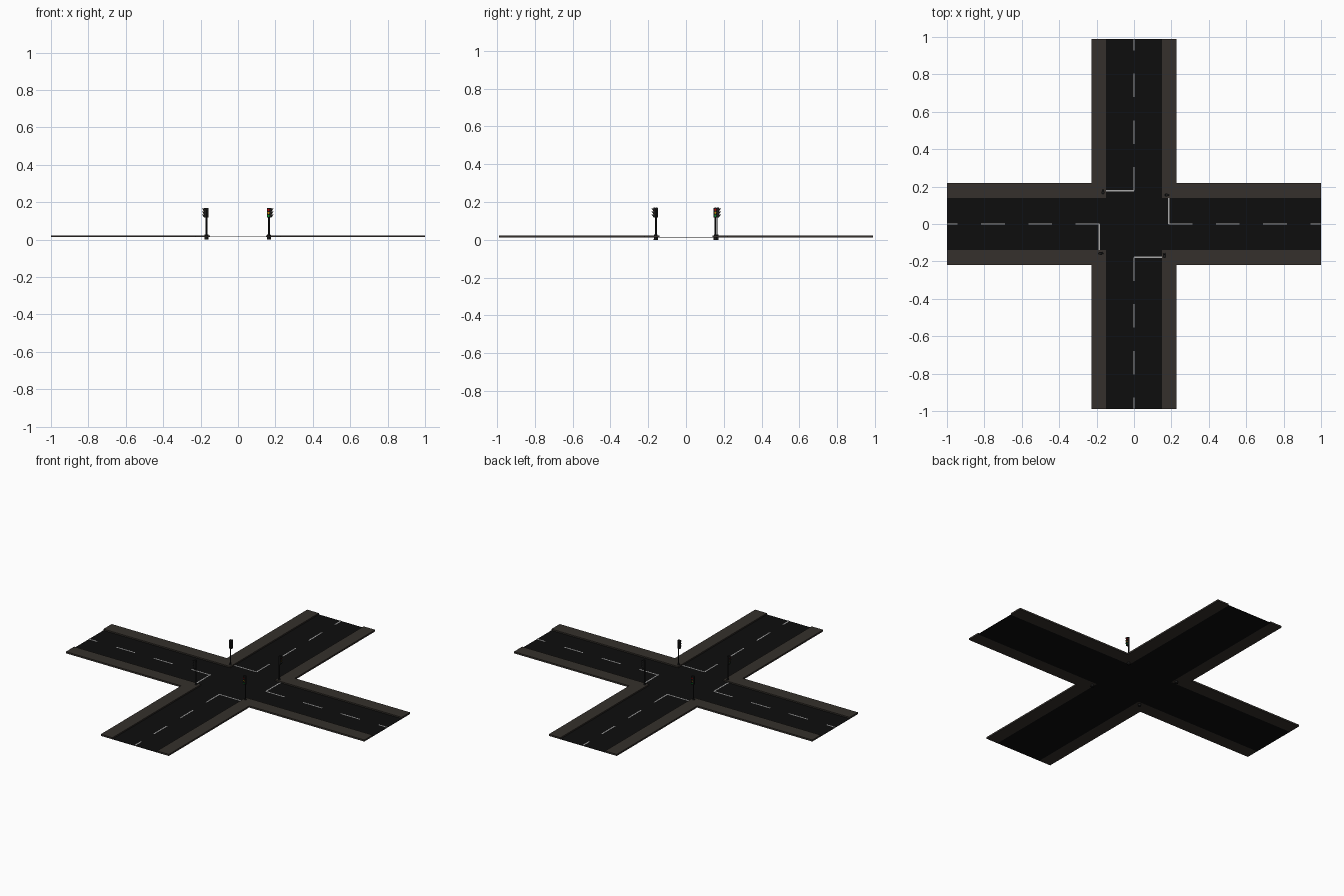
import bpy, bmesh, math
from mathutils import Matrix, Vector

if "Cube" in bpy.data.objects:
    bpy.data.objects.remove(bpy.data.objects["Cube"])


def material(name, rgb):
    m = bpy.data.materials.new(name)
    m.diffuse_color = (*rgb, 1)
    m.use_nodes = True
    m.node_tree.nodes["Principled BSDF"].inputs["Base Color"].default_value = m.diffuse_color
    return m


ASPHALT = material("asphalt", (0.004, 0.004, 0.004))
PAVING = material("paving", (0.035, 0.03, 0.025))
PAINT = material("paint", (0.4, 0.4, 0.4))
METAL = material("dark_metal", (0.01, 0.01, 0.01))
LAMPS = [material("green", (0.0, 0.3, 0.02)), material("amber", (0.5, 0.25, 0.0)),
         material("red", (0.5, 0.0, 0.0))]

LX, LY = 1.0, 0.988       # arm ends
RX, RY = 0.15, 0.14       # road half widths
SX, SY = 0.228, 0.219     # outer pavement half widths
ROAD_Z, LOW, TOP = 0.015, 0.013, 0.023


def finish(name, bm, mat):
    bmesh.ops.recalc_face_normals(bm, faces=bm.faces)
    me = bpy.data.meshes.new(name)
    bm.to_mesh(me)
    bm.free()
    me.materials.append(mat)
    ob = bpy.data.objects.new(name, me)
    bpy.context.collection.objects.link(ob)
    return ob


def slab(name, outline, z0, z1, mat):
    bm = bmesh.new()
    face = bm.faces.new([bm.verts.new((x, y, z0)) for x, y in outline])
    ext = bmesh.ops.extrude_face_region(bm, geom=[face])
    top = [v for v in ext["geom"] if isinstance(v, bmesh.types.BMVert)]
    bmesh.ops.translate(bm, verts=top, vec=(0, 0, z1 - z0))
    return finish(name, bm, mat)


# Cross-shaped carriageway
slab("road", [(-RX, -LY), (RX, -LY), (RX, -RY), (LX, -RY), (LX, RY), (RX, RY),
              (RX, LY), (-RX, LY), (-RX, RY), (-LX, RY), (-LX, -RY), (-RX, -RY)],
     LOW, ROAD_Z, ASPHALT)

# L-shaped raised pavement in each corner
for sx in (-1, 1):
    for sy in (-1, 1):
        shape = [(RX, RY), (LX, RY), (LX, SY), (SX, SY), (SX, LY), (RX, LY)]
        slab("pavement", [(x * sx, y * sy) for x, y in shape], LOW, TOP, PAVING)


# Painted lines
def line(name, x0, x1, y0, y1):
    slab(name, [(x0, y0), (x1, y0), (x1, y1), (x0, y1)], ROAD_Z, ROAD_Z + 0.001, PAINT)


W = 0.004
for s in (-1, 1):
    for i in range(4):
        a = 0.185 + 0.2525 * i
        line("centre_dash", *sorted((s * a, s * min(a + 0.127, LX))), -W, W)
        b = 0.178 + 0.25 * i
        line("centre_dash", -W, W, *sorted((s * b, s * min(b + 0.126, LY))))
    line("stop_line", *sorted((s * 0.183, s * 0.191)), *sorted((0, s * RY)))
    line("stop_line", *sorted((0, -s * RX)), *sorted((s * 0.174, s * 0.182)))


# Traffic lights, modelled facing -y then turned to the approaching lane
def box(name, size, loc, mat, place):
    bm = bmesh.new()
    bmesh.ops.create_cube(bm, size=1)
    bm.transform(place @ Matrix.Translation(loc) @ Matrix.Diagonal((*size, 1)))
    return finish(name, bm, mat)


def cylinder(name, r, depth, loc, mat, place, r2=None, lying=False):
    bm = bmesh.new()
    bmesh.ops.create_cone(bm, cap_ends=True, segments=16, radius1=r,
                          radius2=r if r2 is None else r2, depth=depth)
    turn = Matrix.Rotation(math.pi / 2, 4, "X") if lying else Matrix()
    bm.transform(place @ Matrix.Translation(loc) @ turn)
    return finish(name, bm, mat)


def visor(z, place):
    # half-tube hood over a lamp, cut back underneath
    bm = bmesh.new()
    n, r = 8, 0.0062
    rows = []
    for i in range(n + 1):
        t = math.radians(-20 + 220 * i / n)
        x, h = r * math.cos(t), z + r * math.sin(t)
        reach = 0.006 + 0.005 * max(0, math.sin(t))
        rows.append((bm.verts.new((x, -0.010, h)), bm.verts.new((x, -0.010 - reach, h))))
    for (a, b), (c, d) in zip(rows, rows[1:]):
        bm.faces.new((a, b, d, c))
    bm.transform(place)
    finish("lamp_visor", bm, METAL)


for x, y, angle in [(0.163, -0.162, 0), (0.168, 0.155, 90),
                    (-0.166, 0.164, 180), (-0.171, -0.157, 270)]:
    place = Matrix.Translation((x, y, 0)) @ Matrix.Rotation(math.radians(angle), 4, "Z")
    cylinder("pole_base", 0.009, 0.027, (0, 0, 0.0135), METAL, place, r2=0.007)
    cylinder("pole", 0.003, 0.14, (0, 0, 0.09), METAL, place)
    box("signal_head", (0.017, 0.011, 0.05), (0, -0.0055, 0.143), METAL, place)
    box("head_cap", (0.011, 0.009, 0.003), (0, -0.0055, 0.1685), METAL, place)
    for i, mat in enumerate(LAMPS):
        z = 0.127 + 0.016 * i
        cylinder("lamp", 0.0055, 0.003, (0, -0.0115, z), mat, place, lying=True)
        visor(z, place)
